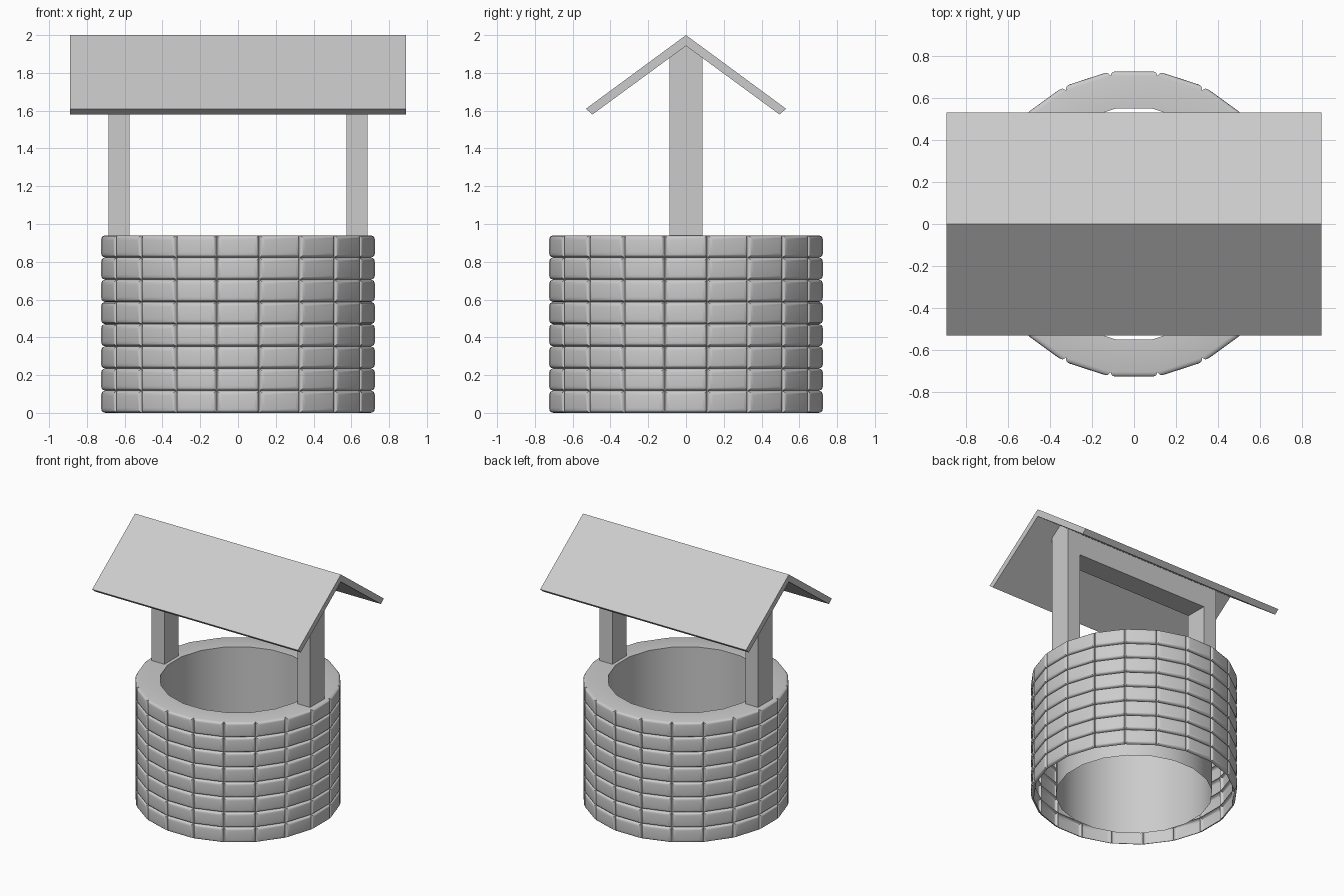
import bpy, bmesh, math

if "Cube" in bpy.data.objects:
    bpy.data.objects.remove(bpy.data.objects["Cube"])

SIDES, ROWS, TOP = 20, 8, 0.94
R_OUT = 0.703 / math.cos(math.pi / SIDES)   # mortar surface
R_IN = 0.555


def finish(name, bm):
    me = bpy.data.meshes.new(name)
    bm.to_mesh(me)
    bm.free()
    ob = bpy.data.objects.new(name, me)
    bpy.context.collection.objects.link(ob)
    return ob


def ring(bm, r, z):
    step = 2 * math.pi / SIDES
    return [bm.verts.new((r * math.cos((i + 0.5) * step), r * math.sin((i + 0.5) * step), z))
            for i in range(SIDES)]


def bridge(bm, a, b):
    return [bm.faces.new((a[i], a[(i + 1) % SIDES], b[(i + 1) % SIDES], b[i]))
            for i in range(SIDES)]


def extrude_x(name, profile, x0, x1):
    """Prism from a (y, z) profile along x."""
    bm = bmesh.new()
    face = bm.faces.new([bm.verts.new((x0, y, z)) for y, z in profile])
    ext = bmesh.ops.extrude_face_region(bm, geom=[face], use_keep_orig=True)
    for v in ext["geom"]:
        if isinstance(v, bmesh.types.BMVert):
            v.co.x = x1
    bmesh.ops.recalc_face_normals(bm, faces=bm.faces)
    return finish(name, bm)


# Well wall: stone courses outside, flat rim, plain shaft inside, open underneath
bm = bmesh.new()
levels = [ring(bm, R_OUT, TOP * i / ROWS) for i in range(ROWS + 1)]
stones = []
for low, high in zip(levels, levels[1:]):
    stones += bridge(bm, low, high)
rim_in = ring(bm, R_IN, TOP)
bridge(bm, levels[-1], rim_in)
bridge(bm, rim_in, ring(bm, R_IN, 0))
bm.normal_update()
# Puff each stone outwards with a rounded edge
for inset, depth in ((0.003, 0.009), (0.004, 0.007), (0.007, 0.004), (0.012, 0.002)):
    bmesh.ops.inset_individual(bm, faces=stones, thickness=inset, depth=depth,
                               use_even_offset=True)
    bm.normal_update()
well = finish("well_wall", bm)
bpy.context.view_layer.objects.active = well
well.select_set(True)
bpy.ops.object.shade_smooth_by_angle(angle=math.radians(35))

# Roof: two sloping boards joined at the ridge
extrude_x("roof", [(0, 2.0), (0.53, 1.61), (0.495, 1.58), (0, 1.943),
                   (-0.495, 1.58), (-0.53, 1.61)], -0.89, 0.89)


# Posts and ridge beam share a gabled top that fits under the roof
def gabled(w, bottom):
    return [(-w, bottom), (w, bottom), (w, 1.88), (0, 1.943), (-w, 1.88)]


extrude_x("left_post", gabled(0.088, 0.92), -0.685, -0.575)
extrude_x("right_post", gabled(0.088, 0.92), 0.575, 0.685)
extrude_x("ridge_beam", gabled(0.085, 1.71), -0.575, 0.575)
